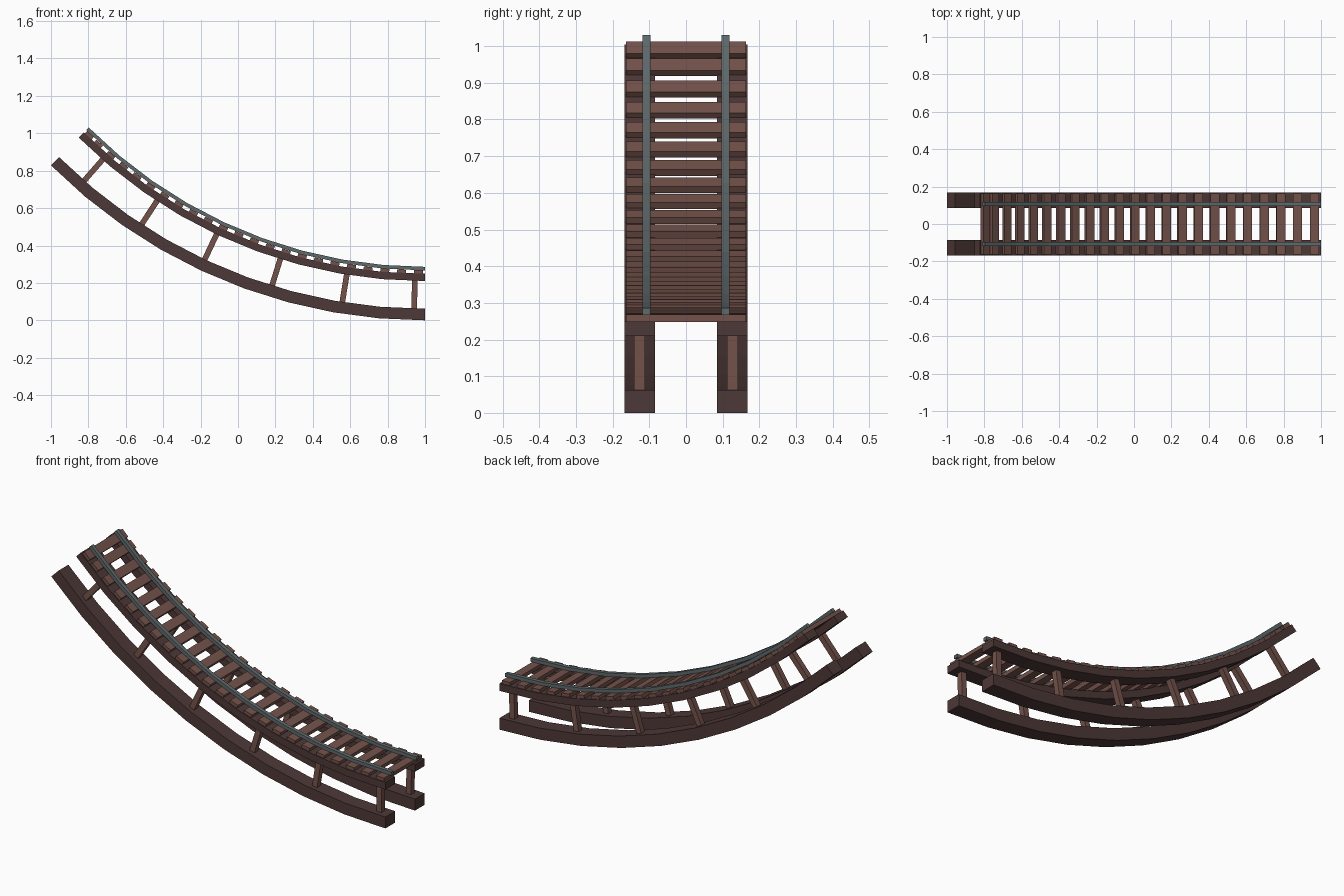
import bpy
import bmesh
from math import sin, cos, radians

cube = bpy.data.objects.get("Cube")
if cube:
    bpy.data.objects.remove(cube, do_unlink=True)

# The track is an eighth of a circle, level at the +x end
RADIUS = 8 ** 0.5
SWEEP = 45
SEGMENTS = 9


def material(name, color):
    mat = bpy.data.materials.new(name)
    mat.use_nodes = True
    mat.diffuse_color = color
    mat.node_tree.nodes["Principled BSDF"].inputs["Base Color"].default_value = color
    return mat


DARK_WOOD = material("dark wood", (0.073, 0.040, 0.038, 1))
LIGHT_WOOD = material("light wood", (0.175, 0.086, 0.070, 1))
STEEL = material("grey steel", (0.117, 0.144, 0.150, 1))


def on_arc(angle, height, along=0.0):
    """x and z of a point at a height above the lowest arc, shifted tangentially."""
    a, r = radians(angle), RADIUS - height
    return (1 - r * sin(a) - along * cos(a),
            RADIUS - r * cos(a) + along * sin(a))


def loft(name, rings, mat):
    """Skin a row of four-sided rings and cap both ends."""
    bm = bmesh.new()
    loops = [[bm.verts.new(p) for p in ring] for ring in rings]
    for a, b in zip(loops, loops[1:]):
        for i in range(4):
            j = (i + 1) % 4
            bm.faces.new((a[i], a[j], b[j], b[i]))
    bm.faces.new(loops[0])
    bm.faces.new(loops[-1])
    bmesh.ops.recalc_face_normals(bm, faces=bm.faces)
    mesh = bpy.data.meshes.new(name)
    bm.to_mesh(mesh)
    bm.free()
    mesh.materials.append(mat)
    obj = bpy.data.objects.new(name, mesh)
    bpy.context.collection.objects.link(obj)


def ring(angle, y0, y1, low, high, along=0.0):
    xl, zl = on_arc(angle, low, along)
    xh, zh = on_arc(angle, high, along)
    return [(xl, y0, zl), (xl, y1, zl), (xh, y1, zh), (xh, y0, zh)]


def curved_bar(name, y0, y1, low, high, mat):
    step = SWEEP / SEGMENTS
    loft(name, [ring(i * step, y0, y1, low, high) for i in range(SEGMENTS + 1)], mat)


def block(name, angle, width, y0, y1, low, high, mat):
    loft(name, [ring(angle, y0, y1, low, high, s * width / 2) for s in (-1, 1)], mat)


for side, s in (("left", 1), ("right", -1)):
    # Long curved beams and rail
    curved_bar(f"{side}_lower_beam", s * 0.085, s * 0.168, 0, 0.062, DARK_WOOD)
    curved_bar(f"{side}_upper_beam", s * 0.085, s * 0.168, 0.21, 0.249, DARK_WOOD)
    curved_bar(f"{side}_rail", s * 0.097, s * 0.118, 0.267, 0.286, STEEL)
    # Posts between the beams
    for i in range(6):
        block(f"{side}_post_{i + 1}", 1.2 + 8 * i, 0.03,
              s * 0.112, s * 0.142, 0.055, 0.214, LIGHT_WOOD)

# Cross ties, the last one pulled in to the end of the track
for i in range(23):
    block(f"tie_{i + 1}", min(0.8 + 2 * i, 44.3), 0.048,
          -0.163, 0.163, 0.248, 0.268, LIGHT_WOOD)
